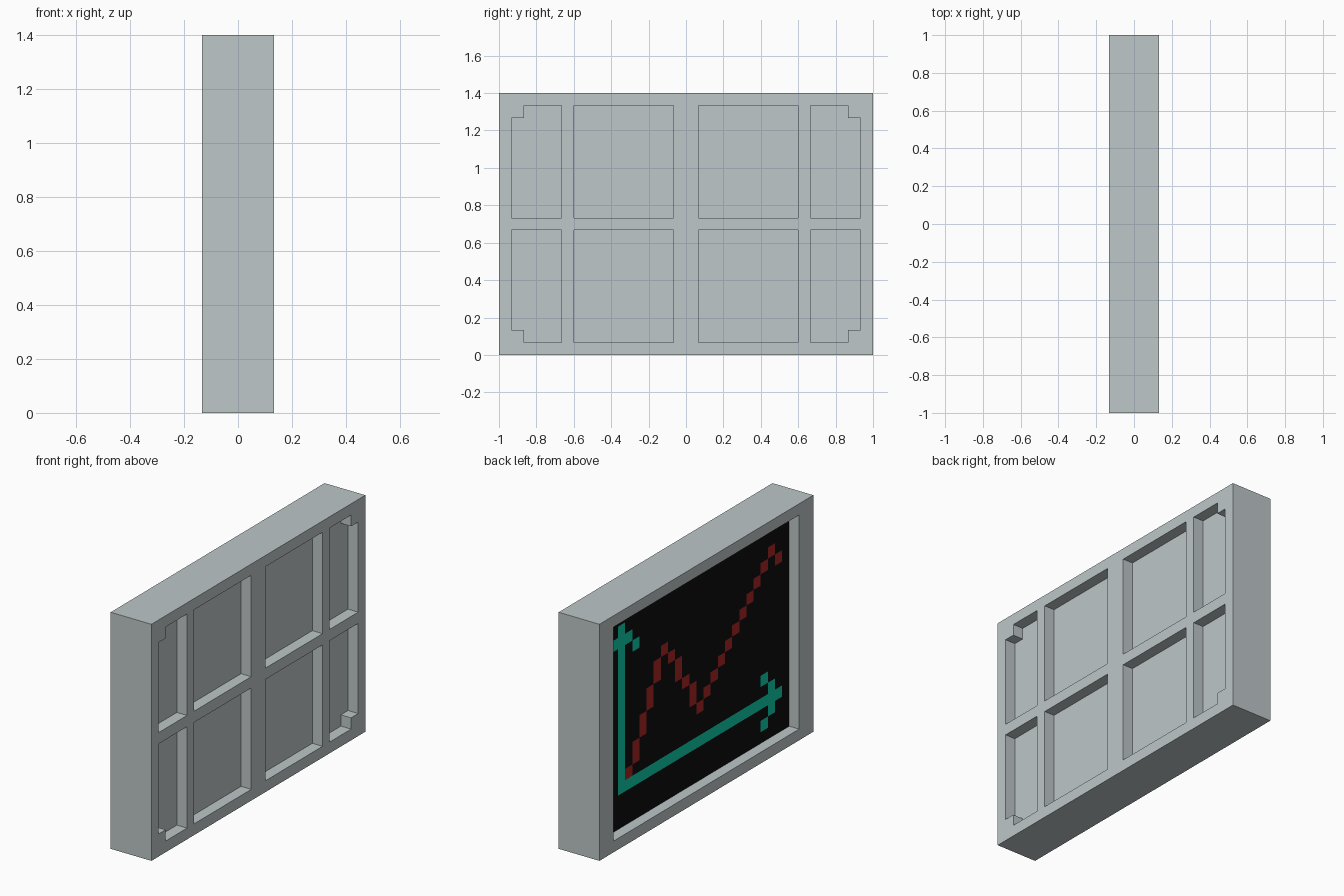
import bpy, bmesh

if "Cube" in bpy.data.objects:
    bpy.data.objects.remove(bpy.data.objects["Cube"])

V = 1 / 15  # one block unit


def material(name, rgb):
    m = bpy.data.materials.new(name)
    m.diffuse_color = (*rgb, 1)
    m.use_nodes = True
    m.node_tree.nodes["Principled BSDF"].inputs["Base Color"].default_value = m.diffuse_color
    return m


grey = material("pale grey", (0.515, 0.571, 0.578))
black = material("screen black", (0.004, 0.004, 0.004))
teal = material("axis teal", (0.005, 0.624, 0.413))
red = material("line red", (0.413, 0.019, 0.019))


def prism(bm, outline, x0, x1):
    """Extrude a y-z outline (in block units) along x."""
    face = bm.faces.new([bm.verts.new((x0 * V, y * V, z * V)) for y, z in outline])
    new = bmesh.ops.extrude_face_region(bm, geom=[face])["geom"]
    verts = [g for g in new if isinstance(g, bmesh.types.BMVert)]
    bmesh.ops.translate(bm, verts=verts, vec=((x1 - x0) * V, 0, 0))


def finish(name, bm, mats):
    bmesh.ops.recalc_face_normals(bm, faces=bm.faces)
    me = bpy.data.meshes.new(name)
    bm.to_mesh(me)
    bm.free()
    for m in mats:
        me.materials.append(m)
    ob = bpy.data.objects.new(name, me)
    bpy.context.collection.objects.link(ob)
    return ob


def rect(y0, y1, z0, z1):
    return [(y0, z0), (y1, z0), (y1, z1), (y0, z1)]


# Solid casing
bm = bmesh.new()
prism(bm, rect(-15, 15, 0, 21), -2, 2)
casing = finish("casing", bm, [grey])

# Cutter: screen recess on one side, eight pockets on the other
bm = bmesh.new()
prism(bm, rect(-13, 13, 1, 20), -3, -1)
outer = [(10, 1), (13, 1), (13, 2), (14, 2), (14, 10), (10, 10)]
for side in (1, -1):
    for flip in (False, True):
        for shape in (outer, rect(1, 9, 1, 10)):
            prism(bm, [(side * y, 21 - z if flip else z) for y, z in shape], 1, 3)
cutter = finish("recess_cutter", bm, [grey])
cutter.hide_render = True

# Cut the recesses, bake the result and drop the cutter
mod = casing.modifiers.new("recesses", "BOOLEAN")
mod.operation = "DIFFERENCE"
mod.solver = "EXACT"
mod.object = cutter
dg = bpy.context.evaluated_depsgraph_get()
baked = bpy.data.meshes.new_from_object(casing.evaluated_get(dg))
casing.modifiers.clear()
casing.data = baked
bpy.data.objects.remove(cutter)

# Chart cells: axes with arrow heads
axes = {(4, v) for v in range(4, 19)} | {(u, 4) for u in range(4, 27)}
for k in (1, 2):
    for s in (1, -1):
        axes |= {(4 + s * k, 18 - k), (26 - k, 4 + s * k)}

# Chart cells: zigzag line, rising, falling, rising again
line = {(5, 5), (10, 14), (11, 13), (12, 12), (12, 11), (13, 10),
        (14, 9), (14, 8), (15, 7), (26, 16)}
line |= {(6 + k // 2, 6 + k) for k in range(8)}
line |= {(16 + k, 8 + k) for k in range(10)}

# Screen sheet, one face per chart cell
bm = bmesh.new()
grid = {(u, v): bm.verts.new((-V - 0.002, 1 - u * V, v * V))
        for u in range(2, 29) for v in range(1, 21)}
for u in range(2, 28):
    for v in range(1, 20):
        f = bm.faces.new([grid[u, v], grid[u + 1, v], grid[u + 1, v + 1], grid[u, v + 1]])
        f.material_index = 1 if (u, v) in axes else 2 if (u, v) in line else 0
screen = finish("screen", bm, [black, teal, red])
if screen.data.polygons[0].normal.x > 0:
    screen.data.flip_normals()
